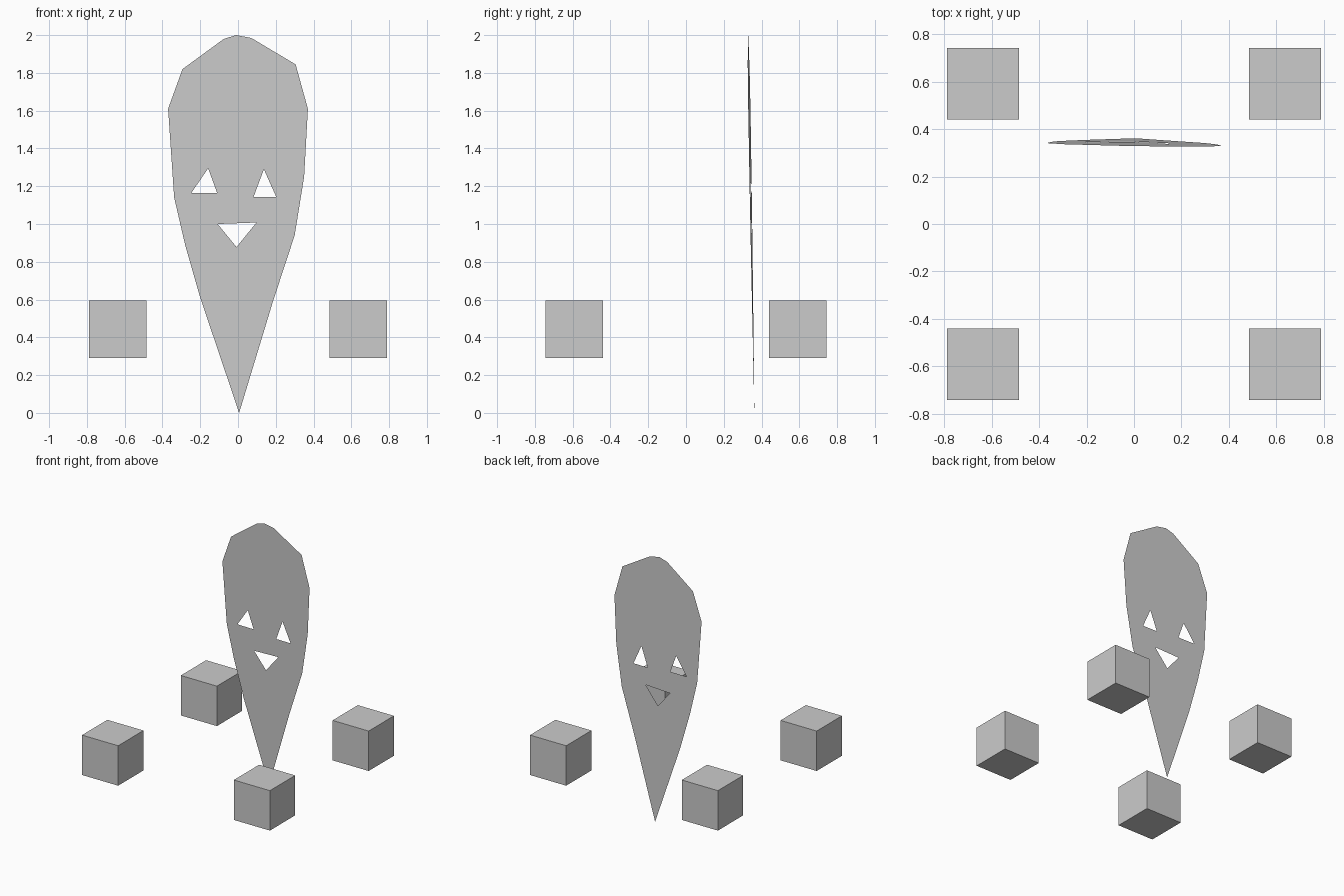
import bpy, bmesh

if "Cube" in bpy.data.objects:
    bpy.data.objects.remove(bpy.data.objects["Cube"])

# Mask outline and cut-outs, as (x, z) points
OUTLINE = [(-0.01, 2.0), (0.07, 1.985), (0.305, 1.845), (0.37, 1.61), (0.35, 1.25),
           (0.30, 0.94), (0.185, 0.59), (0.006, 0.0), (-0.20, 0.61), (-0.28, 0.89),
           (-0.338, 1.14), (-0.37, 1.61), (-0.294, 1.82), (-0.075, 1.98)]
LEFT_EYE = [(-0.158, 1.295), (-0.11, 1.163), (-0.248, 1.163)]
RIGHT_EYE = [(0.137, 1.29), (0.203, 1.142), (0.082, 1.142)]
MOUTH = [(-0.108, 1.0), (0.098, 1.008), (-0.008, 0.878)]


def sheet_y(x, z):
    """The mask leans and turns slightly."""
    return 0.362 - 0.016 * x - 0.0165 * z


# Thin face mask with open eyes and mouth
bm = bmesh.new()
edges = []
for loop in (OUTLINE, LEFT_EYE, RIGHT_EYE, MOUTH):
    vs = [bm.verts.new((x, sheet_y(x, z), z)) for x, z in loop]
    edges += [bm.edges.new((vs[i - 1], vs[i])) for i in range(len(vs))]
bmesh.ops.triangle_fill(bm, edges=edges, use_beauty=True, normal=(0, -1, 0))
mesh = bpy.data.meshes.new("face_mask")
bm.to_mesh(mesh)
bm.free()
bpy.context.collection.objects.link(bpy.data.objects.new("face_mask", mesh))

# Four floating corner cubes
for side, x in (("left", -0.637), ("right", 0.637)):
    for end, y in (("front", -0.592), ("back", 0.592)):
        bpy.ops.mesh.primitive_cube_add(size=0.303, location=(x, y, 0.443))
        bpy.context.object.name = f"{end}_{side}_cube"
